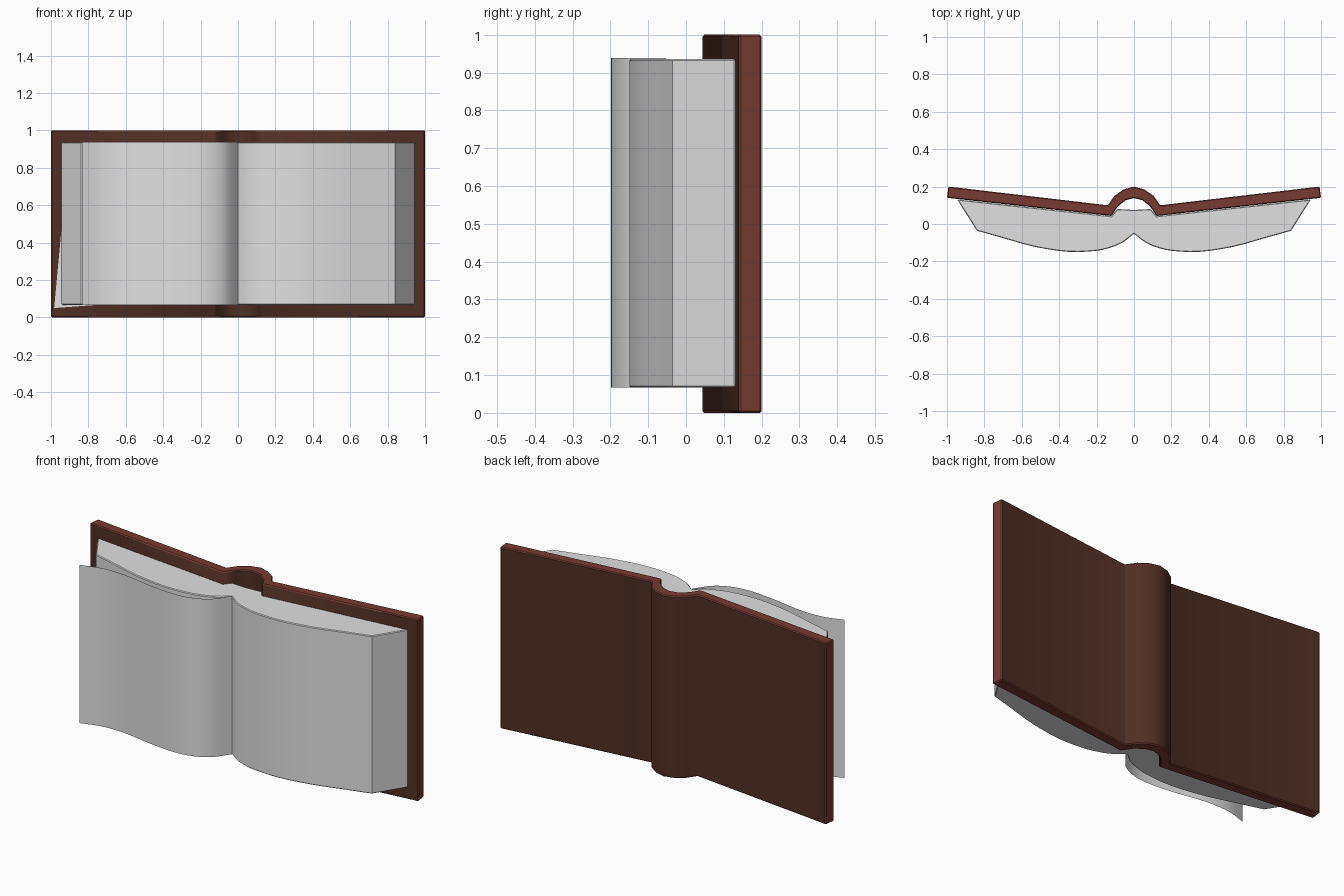
import bpy, bmesh, math
from mathutils import Vector

if "Cube" in bpy.data.objects:
    bpy.data.objects.remove(bpy.data.objects["Cube"])


def material(name, rgb):
    m = bpy.data.materials.new(name)
    m.diffuse_color = (*rgb, 1)
    m.use_nodes = True
    m.node_tree.nodes["Principled BSDF"].inputs["Base Color"].default_value = m.diffuse_color
    return m


paper = material("paper white", (0.75, 0.75, 0.75))
brown = material("cover brown", (0.080, 0.028, 0.0185))
red = material("cover edge red brown", (0.185, 0.043, 0.033))


def finish(bm, name, mats, angle=35):
    me = bpy.data.meshes.new(name)
    bm.to_mesh(me)
    bm.free()
    ob = bpy.data.objects.new(name, me)
    bpy.context.collection.objects.link(ob)
    for m in mats:
        me.materials.append(m)
    bpy.ops.object.select_all(action='DESELECT')
    ob.select_set(True)
    bpy.context.view_layer.objects.active = ob
    bpy.ops.object.shade_smooth_by_angle(angle=math.radians(angle))
    return ob


def extruded(profile, z0, z1, bevel):
    """Closed xy profile raised from z0 to z1, with small bevels on sharp edges."""
    bm = bmesh.new()
    f = bm.faces.new([bm.verts.new((x, y, z0)) for x, y in profile])
    top = bmesh.ops.extrude_face_region(bm, geom=[f])
    verts = [v for v in top["geom"] if isinstance(v, bmesh.types.BMVert)]
    bmesh.ops.translate(bm, vec=(0, 0, z1 - z0), verts=verts)
    bmesh.ops.recalc_face_normals(bm, faces=bm.faces)
    sharp = [e for e in bm.edges if e.calc_face_angle(0) > math.radians(50)
             and abs(e.verts[0].co.x) + abs(e.verts[1].co.x) > 0.001]
    bmesh.ops.bevel(bm, geom=sharp, offset=bevel, segments=1,
                    affect='EDGES', profile=0.5, clamp_overlap=True)
    bm.normal_update()
    return bm


def mirrored(half):
    """Complete a right half listed from the centre line outwards."""
    return [(-x, y) for x, y in reversed(half) if x > 0] + half


def smooth_path(pts, steps=4):
    """Catmull-Rom curve through the points."""
    p = [Vector(q) for q in pts]
    p = [2 * p[0] - p[1]] + p + [2 * p[-1] - p[-2]]
    out = []
    for a, b, c, d in zip(p, p[1:], p[2:], p[3:]):
        for i in range(steps):
            t = i / steps
            out.append(0.5 * (2 * b + (c - a) * t + (2 * a - 5 * b + 4 * c - d) * t * t
                              + (3 * b - a - 3 * c + d) * t ** 3))
    return [tuple(v) for v in out + [p[-2]]]


def inner_y(x):
    """Depth of the inside of the cover boards."""
    return 0.043 + 0.109 * (abs(x) - 0.12)


# Cover: two boards joined by an arched spine
outer = mirrored([(0, 0.2), (0.055, 0.185), (0.105, 0.15), (0.14, 0.1), (0.992, 0.2)])
inner = mirrored([(0, 0.138), (0.045, 0.127), (0.085, 0.095), (0.12, 0.043), (1.0, 0.14)])
bm = extruded(outer + inner[::-1], 0, 1, 0.005)
for f in bm.faces:
    c = f.calc_center_median()
    board_end = abs(f.normal.x) > 0.6 and abs(c.x) > 0.97
    f.material_index = 1 if abs(f.normal.z) > 0.5 or board_end else 0
finish(bm, "cover", [brown, red])

# Page block: two bulging halves meeting in a central valley
leaf = smooth_path([(0, -0.052), (0.06, -0.098), (0.12, -0.124), (0.2, -0.143), (0.35, -0.149),
                    (0.53, -0.122), (0.69, -0.078), (0.84, -0.036)], 3)
front = mirrored(leaf + [(0.945, inner_y(0.945) - 0.002)])
back = mirrored([(0, 0.075), (0.09, 0.08), (0.12, 0.042)])
finish(extruded(front + back[::-1], 0.067, 0.936, 0.004), "page_block", [paper])

# Loose page: a single curved sheet lifting off the left half
path = smooth_path([(0, -0.053), (-0.065, -0.14), (-0.15, -0.184), (-0.25, -0.198),
                    (-0.4, -0.185), (-0.58, -0.155), (-0.72, -0.156), (-0.834, -0.188)])
bm = bmesh.new()
low, high = ([bm.verts.new((x, y, z)) for x, y in path] for z in (0.067, 0.938))
for i in range(len(path) - 1):
    bm.faces.new((low[i + 1], low[i], high[i], high[i + 1]))
finish(bm, "loose_page", [paper], 60)

# Endpaper: a slightly crooked sheet lying against the left board
bm = bmesh.new()
corners = [(-0.983, 0.05), (-0.2, 0.108), (-0.14, 0.9), (-0.908, 0.86)]
bm.faces.new([bm.verts.new((x, inner_y(x) - 0.004, z)) for x, z in corners])
finish(bm, "endpaper", [paper])
